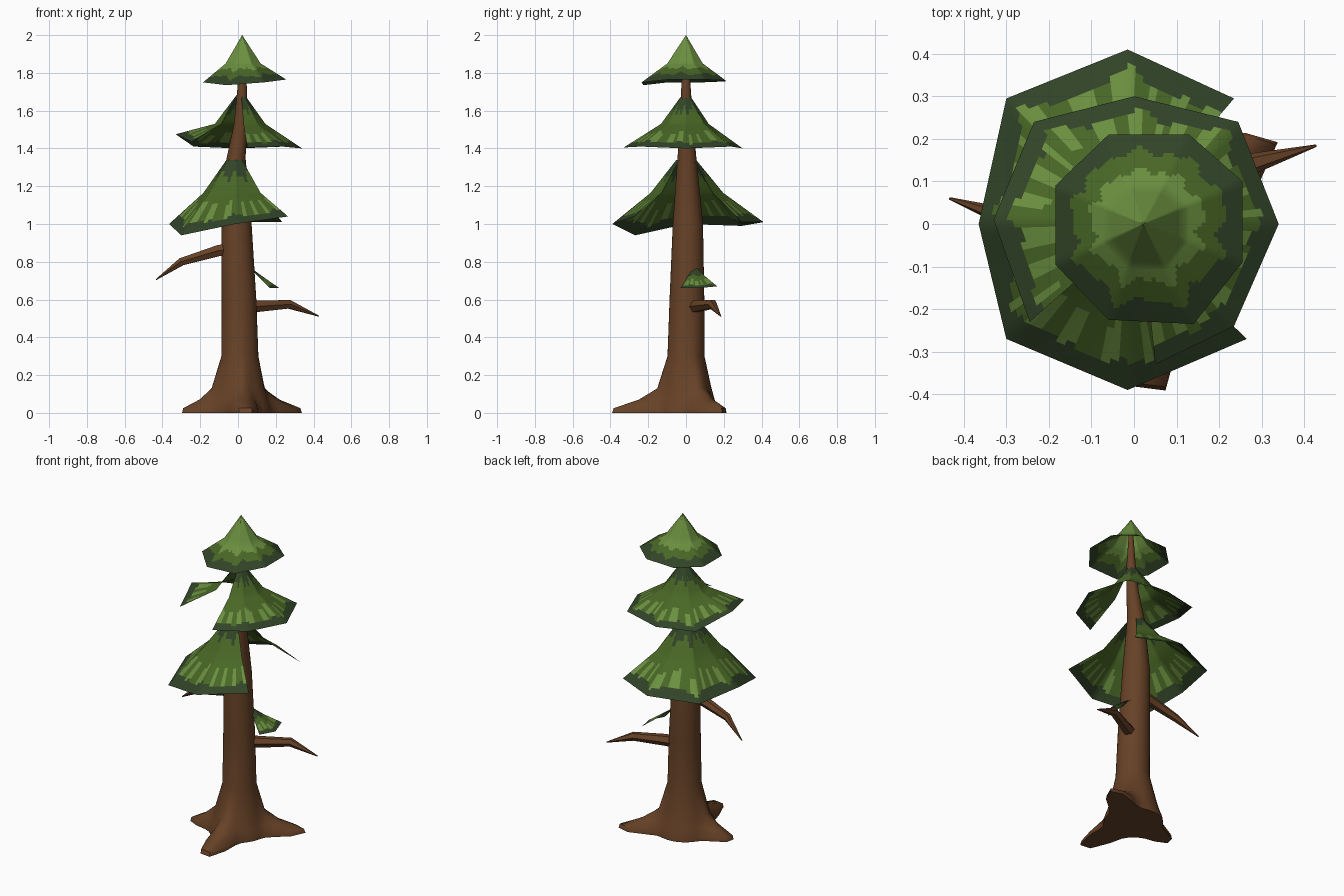
import bpy, bmesh, math
from mathutils import Vector

if "Cube" in bpy.data.objects:
    bpy.data.objects.remove(bpy.data.objects["Cube"])


def material(name, rgb):
    m = bpy.data.materials.new(name)
    m.diffuse_color = (*rgb, 1)
    m.use_nodes = True
    m.node_tree.nodes["Principled BSDF"].inputs["Base Color"].default_value = m.diffuse_color
    return m


BARK = material("bark brown", (0.135, 0.054, 0.020))
GREENS = [material("dark green", (0.031, 0.058, 0.021)),
          material("mid green", (0.066, 0.135, 0.019)),
          material("light green", (0.145, 0.275, 0.050))]
DARK, MID, LIGHT = 0, 1, 2


def finish(bm, name, mats):
    mesh = bpy.data.meshes.new(name)
    bm.to_mesh(mesh)
    bm.free()
    for m in mats:
        mesh.materials.append(m)
    ob = bpy.data.objects.new(name, mesh)
    bpy.context.collection.objects.link(ob)
    bpy.ops.object.select_all(action='DESELECT')
    ob.select_set(True)
    bpy.context.view_layer.objects.active = ob
    bpy.ops.object.shade_smooth_by_angle(angle=math.radians(50))
    return ob


def loft(name, rings):
    """Closed solid through rings of points."""
    bm = bmesh.new()
    vs = [[bm.verts.new(p) for p in r] for r in rings]
    n = len(vs[0])
    for a, b in zip(vs, vs[1:]):
        for i in range(n):
            j = (i + 1) % n
            bm.faces.new((a[i], a[j], b[j], b[i]))
    bm.faces.new(vs[0][::-1])
    bm.faces.new(vs[-1])
    bmesh.ops.recalc_face_normals(bm, faces=bm.faces)
    return finish(bm, name, [BARK])


# Trunk: round rings above, three root lobes (angle, reach) near the ground
ROOTS = [(-84, 0.41), (31, 0.385), (187, 0.31)]
N = 36


def root_ring(z, base, grow):
    pts = []
    for i in range(N):
        a = 2 * math.pi * i / N
        r = base
        for deg, reach in ROOTS:
            d = math.remainder(a - math.radians(deg), 2 * math.pi)
            r += grow * (reach - 0.17) * math.exp(-(d / 0.30) ** 2)
        pts.append((r * math.cos(a) + 0.005, r * math.sin(a), z))
    return pts


def round_ring(z, cx, cy, r):
    return [(cx + r * math.cos(2 * math.pi * i / N),
             cy + r * math.sin(2 * math.pi * i / N), z) for i in range(N)]


trunk = [root_ring(0, 0.17, 1), root_ring(0.025, 0.168, 0.97),
         root_ring(0.07, 0.152, 0.45), root_ring(0.13, 0.135, 0.08)]
trunk += [round_ring(*v) for v in [
    (0.30, 0.01, 0, 0.098), (0.60, 0.005, 0.005, 0.092),
    (1.00, -0.008, 0.01, 0.08), (1.35, -0.01, 0.005, 0.05),
    (1.52, 0.013, 0.003, 0.036), (1.72, 0.022, 0, 0.025),
    (1.92, 0.022, 0, 0.012)]]
loft("trunk", trunk)


# Bare branches: tapered six-sided tubes
def branch(name, path):
    pts = [Vector(p[:3]) for p in path]
    rings = []
    for i, p in enumerate(pts):
        d = (pts[min(i + 1, len(pts) - 1)] - pts[max(i - 1, 0)]).normalized()
        side = d.cross(Vector((0, 0, 1))).normalized()
        up = side.cross(d)
        rings.append([p + path[i][3] * (side * math.cos(k * math.pi / 3)
                                        + up * math.sin(k * math.pi / 3))
                      for k in range(6)])
    loft(name, rings)


branch("left_branch", [(-0.03, 0, 0.865, 0.038), (-0.10, 0, 0.86, 0.034),
                       (-0.30, 0.015, 0.80, 0.023), (-0.433, 0.06, 0.706, 0.003)])
branch("right_branch", [(0.03, 0.03, 0.56, 0.036), (0.11, 0.06, 0.565, 0.034),
                        (0.27, 0.14, 0.575, 0.026), (0.428, 0.184, 0.512, 0.003)])


# Foliage: thin skirts from an apex, through a bend, to an uneven rim
def tip_rule(f, a):
    w = 0.04 * math.sin(9 * a) + 0.03 * math.sin(16 * a + 1)
    return LIGHT if f < 0.58 + w else MID if f < 0.79 + w else DARK


def skirt_rule(top):
    def rule(f, a):
        w = 0.04 * math.sin(9 * a) + 0.03 * math.sin(17 * a + 1)
        if f < top + w or f > 0.87 + w * 0.6:
            return DARK
        if f > 0.63 + w and math.sin(24 * a + 1.5 * math.sin(5 * a)) > 0.05:
            return LIGHT
        return MID
    return rule


def skirt(name, centre, profile, rim, rule, closed=False, sub=12):
    """profile: (fraction of rim reach, height); the last point is the rim."""
    cx, cy = centre
    (f0, z0), (f1, z1) = profile
    levels = [f0 + (f1 - f0) * i / 6 for i in range(6)]
    levels += [f1 + (1 - f1) * i / 14 for i in range(15)]
    rim = [Vector(p) for p in rim]
    pairs = list(zip(rim, rim[1:] + rim[:1]))
    if not closed:
        pairs.pop()
    edge = [p.lerp(q, i / sub) for p, q in pairs for i in range(sub)]
    if not closed:
        edge.append(rim[-1])
    bm = bmesh.new()
    cols = []
    for e in edge:
        col = []
        for f in levels:
            z = (z0 + (z1 - z0) * (f - f0) / (f1 - f0) if f < f1
                 else z1 + (e.z - z1) * (f - f1) / (1 - f1))
            g = max(f, 0.002)
            col.append(bm.verts.new((cx + (e.x - cx) * g, cy + (e.y - cy) * g, z)))
        cols.append(col)
    for k in range(len(cols) if closed else len(cols) - 1):
        a, b = cols[k], cols[(k + 1) % len(cols)]
        ang = math.atan2(edge[k].y - cy, edge[k].x - cx)
        for i in range(len(levels) - 1):
            face = bm.faces.new((a[i], a[i + 1], b[i + 1], b[i]))
            face.material_index = rule((levels[i] + levels[i + 1]) / 2, ang)
    return finish(bm, name, GREENS)


skirt("top_foliage", (0.022, 0), [(0, 2.0), (0.42, 1.85)],
      [(0.255, -0.09, 1.765), (0.255, 0.10, 1.765), (0.13, 0.21, 1.76),
       (-0.06, 0.21, 1.755), (-0.185, 0.09, 1.75), (-0.185, -0.095, 1.75),
       (-0.06, -0.225, 1.735), (0.14, -0.235, 1.75)], tip_rule, closed=True)

# Middle skirt is open at the front left
skirt("middle_foliage", (0.015, 0), [(0.07, 1.68), (0.40, 1.53)],
      [(0.05, -0.33, 1.405), (0.235, -0.24, 1.41), (0.34, 0, 1.40),
       (0.245, 0.24, 1.41), (0, 0.30, 1.40), (-0.235, 0.24, 1.41),
       (-0.33, 0.01, 1.475), (-0.245, -0.23, 1.435)], skirt_rule(0.24))

# Lower skirt is open on the right
skirt("lower_foliage", (-0.015, 0), [(0.13, 1.34), (0.48, 1.165)],
      [(0.235, 0.295, 1.01), (-0.015, 0.41, 1.01), (-0.30, 0.295, 0.99),
       (-0.365, 0, 1.0), (-0.30, -0.27, 0.94), (-0.015, -0.39, 1.0),
       (0.265, -0.27, 1.04)], skirt_rule(0.30))

# Small leafy sprig on the right of the trunk
skirt("small_sprig", (0.05, 0.045), [(0.05, 0.775), (0.45, 0.725)],
      [(0.17, -0.03, 0.66), (0.22, 0.06, 0.66), (0.19, 0.165, 0.67)],
      skirt_rule(0.42), sub=8)
